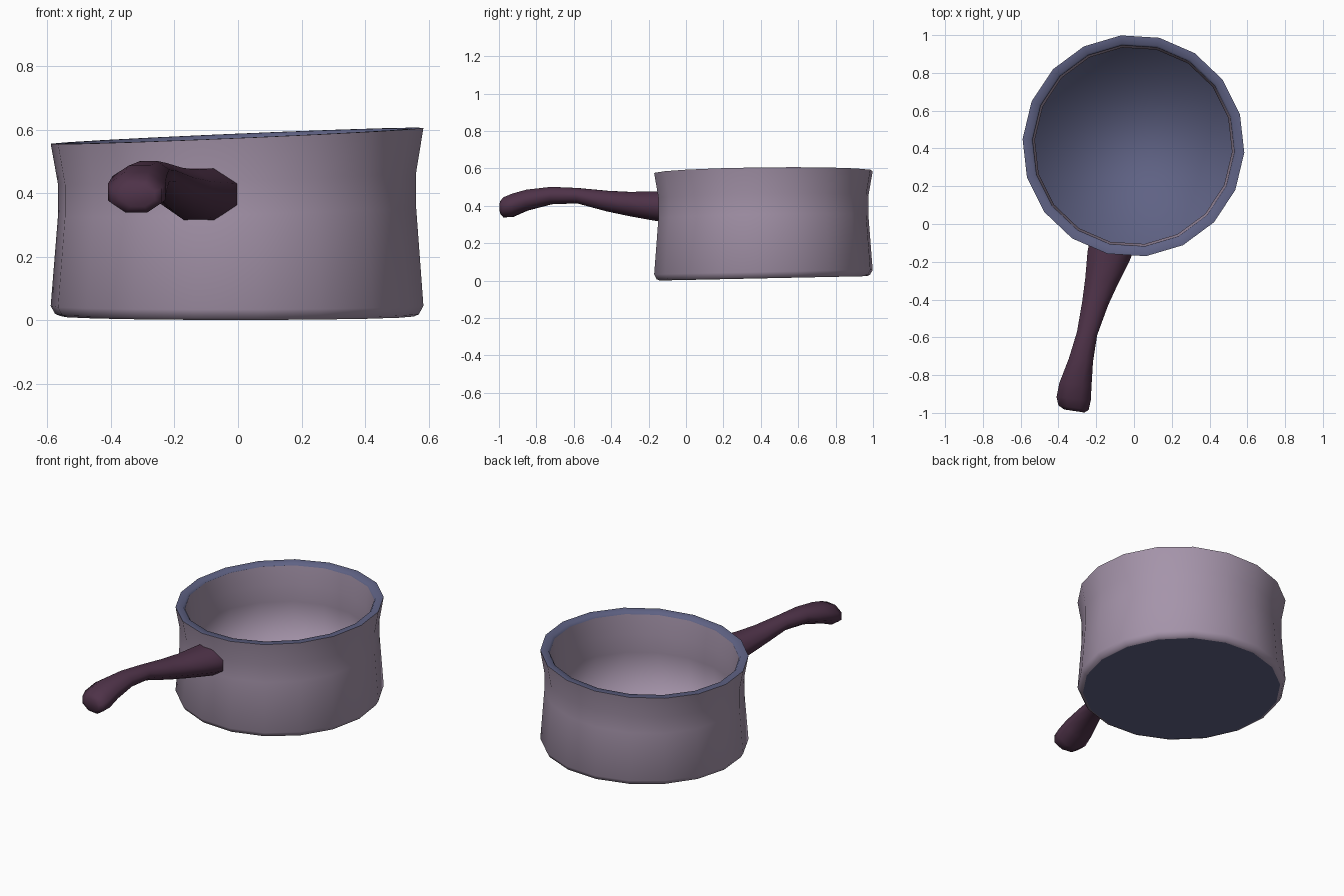
import bpy, bmesh, math

if "Cube" in bpy.data.objects:
    bpy.data.objects.remove(bpy.data.objects["Cube"])


def material(name, rgb):
    m = bpy.data.materials.new(name)
    m.diffuse_color = (*rgb, 1)
    m.use_nodes = True
    m.node_tree.nodes["Principled BSDF"].inputs["Base Color"].default_value = m.diffuse_color
    return m


mauve = material("mauve enamel", (0.376, 0.296, 0.402))
blue = material("slate blue", (0.114, 0.122, 0.231))
plum = material("plum handle", (0.076, 0.032, 0.065))


def finish(name, bm, mats):
    bmesh.ops.recalc_face_normals(bm, faces=bm.faces)
    me = bpy.data.meshes.new(name)
    bm.to_mesh(me)
    bm.free()
    for m in mats:
        me.materials.append(m)
    ob = bpy.data.objects.new(name, me)
    bpy.context.collection.objects.link(ob)
    return ob


def bridge(bm, a, b, mat=0):
    n = len(a)
    for i in range(n):
        f = bm.faces.new((a[i], a[(i + 1) % n], b[(i + 1) % n], b[i]))
        f.smooth = True
        f.material_index = mat


def cap(bm, ring, mat=0):
    f = bm.faces.new(ring)
    f.smooth = True
    f.material_index = mat


# Pot body: 18-sided lathe between a slightly tilted base and a tilted rim
SIDES, CX, CY = 18, -0.003, 0.414


def pot_ring(bm, r, t):
    ring = []
    for i in range(SIDES):
        a = math.radians(-3.5 + 360 / SIDES * i)
        dx, dy = r * math.cos(a), r * math.sin(a)
        base = 0.012 + 0.021 * dy
        rim = 0.580 + 0.043 * dx + 0.012 * dy
        ring.append(bm.verts.new((CX + dx, CY + dy, base + (rim - base) * t)))
    return ring


# radius, height fraction, material of the band that leads to this ring
PROFILE = [(0.558, 0.0, 0), (0.574, 0.012, 0), (0.588, 0.058, 0),
           (0.565, 0.58, 0), (0.565, 0.765, 0), (0.588, 1.0, 0),
           (0.545, 1.0, 1), (0.535, 0.975, 1), (0.523, 0.77, 0),
           (0.523, 0.58, 0), (0.538, 0.085, 0)]
bm = bmesh.new()
rings = [pot_ring(bm, r, t) for r, t, _ in PROFILE]
for k in range(1, len(rings)):
    bridge(bm, rings[k - 1], rings[k], PROFILE[k][2])
cap(bm, rings[0], 1)     # underside
cap(bm, rings[-1], 1)    # inner floor
for k in (0, 5, 7):      # crisp base and rim edges
    for i in range(SIDES):
        bm.edges.get((rings[k][i], rings[k][(i + 1) % SIDES])).smooth = False
finish("pot_body", bm, [mauve, blue])

# Handle: eight-sided sections (y, left x, right x, bottom z, top z, slant)
SECTIONS = [(-0.110, -0.235, 0.000, 0.312, 0.478, -0.20),
            (-0.170, -0.246, -0.022, 0.322, 0.477, -0.20),
            (-0.300, -0.258, -0.083, 0.345, 0.474, -0.15),
            (-0.420, -0.274, -0.137, 0.370, 0.480, -0.15),
            (-0.580, -0.302, -0.195, 0.413, 0.495, -0.15),
            (-0.720, -0.345, -0.217, 0.408, 0.501, -0.12),
            (-0.850, -0.395, -0.225, 0.374, 0.486, -0.10),
            (-0.925, -0.410, -0.229, 0.341, 0.465, -0.10),
            (-0.972, -0.400, -0.240, 0.338, 0.445, -0.15),
            (-0.990, -0.370, -0.262, 0.358, 0.425, -0.15)]
bm = bmesh.new()
rings = []
for y, xl, xr, zb, zt, slant in SECTIONS:
    cx, cz = (xl + xr) / 2, (zb + zt) / 2
    ring = []
    for i in range(8):
        a = math.radians(22.5 + 45 * i)
        dx = (xr - xl) / 2 * math.cos(a) / 0.924
        dz = (zt - zb) / 2 * math.sin(a) / 0.924
        ring.append(bm.verts.new((cx + dx, y + slant * dx, cz + dz)))
    rings.append(ring)
for a, b in zip(rings, rings[1:]):
    bridge(bm, a, b)
cap(bm, rings[0])
cap(bm, rings[-1])
for i in range(8):
    bm.edges.get((rings[0][i], rings[0][(i + 1) % 8])).smooth = False
finish("handle", bm, [plum])
